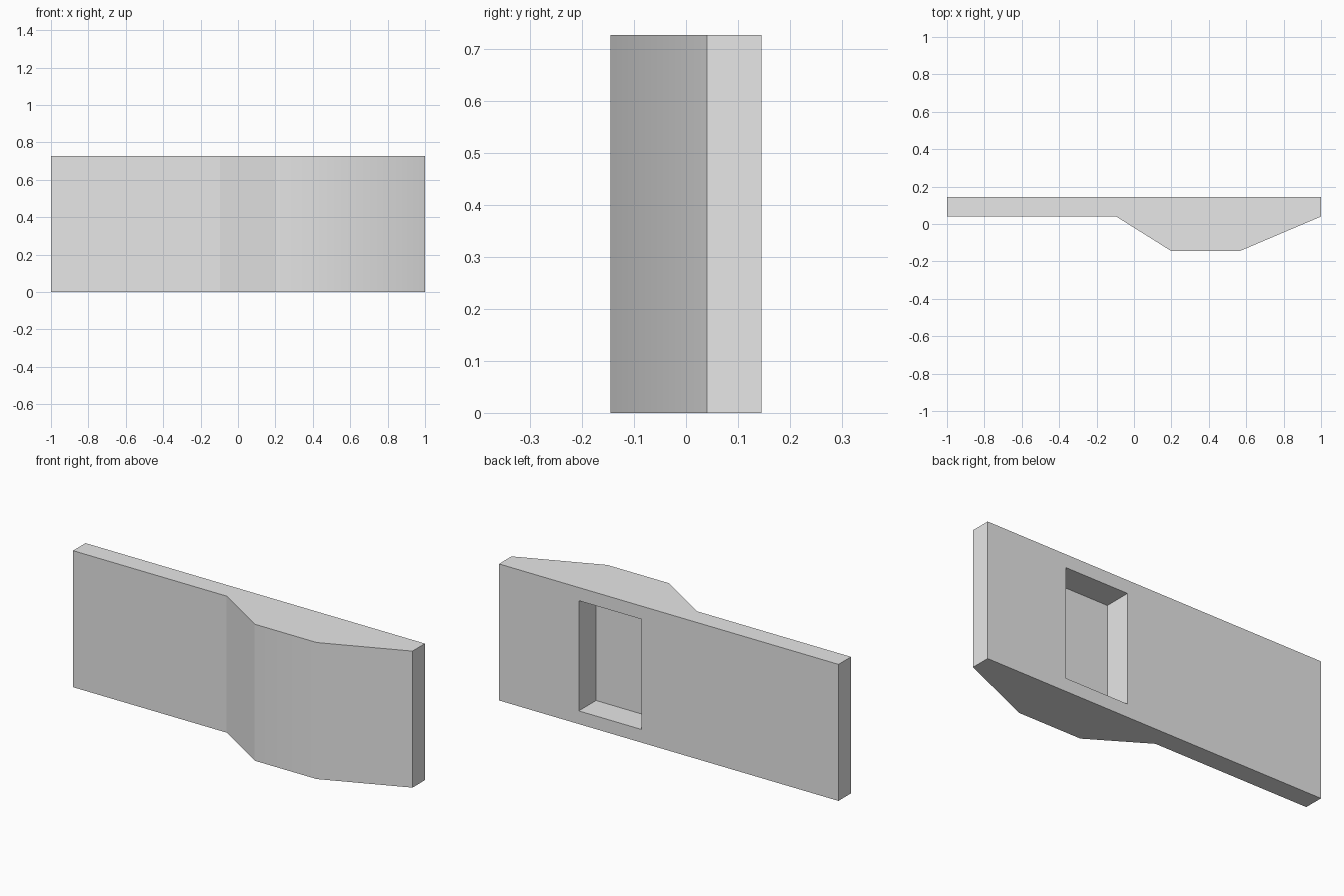
import bpy, bmesh, math

cube = bpy.data.objects.get("Cube")
if cube:
    bpy.data.objects.remove(cube, do_unlink=True)

HEIGHT = 0.727
BACK = 0.145

grey = bpy.data.materials.new("light_grey")
grey.use_nodes = True
grey.diffuse_color = (0.8, 0.8, 0.8, 1)
grey.node_tree.nodes["Principled BSDF"].inputs["Base Color"].default_value = (0.8, 0.8, 0.8, 1)


def prism(name, outline, bottom, top):
    """Extrude a plan outline straight up."""
    bm = bmesh.new()
    base = bm.faces.new([bm.verts.new((x, y, bottom)) for x, y in outline])
    up = bmesh.ops.extrude_face_region(bm, geom=[base])["geom"]
    verts = [v for v in up if isinstance(v, bmesh.types.BMVert)]
    bmesh.ops.translate(bm, verts=verts, vec=(0, 0, top - bottom))
    bmesh.ops.recalc_face_normals(bm, faces=bm.faces)
    mesh = bpy.data.meshes.new(name)
    bm.to_mesh(mesh)
    bm.free()
    mesh.materials.append(grey)
    obj = bpy.data.objects.new(name, mesh)
    bpy.context.collection.objects.link(obj)
    return obj


# Flat panel with a faceted bulge on the front
panel = prism("bulged_panel", [(-1, BACK), (-1, 0.04), (-0.095, 0.04), (0.2, -BACK),
                               (0.565, -BACK), (1, 0.04), (1, BACK)], 0, HEIGHT)

# Rectangular pocket sunk into the back
cutter = prism("pocket_cutter", [(0.16, 0), (0.53, 0), (0.53, 0.3), (0.16, 0.3)],
               0.07, HEIGHT - 0.07)
cutter.hide_render = True

pocket = panel.modifiers.new("pocket", "BOOLEAN")
pocket.operation = "DIFFERENCE"
pocket.solver = "EXACT"
pocket.object = cutter

bpy.ops.object.select_all(action="DESELECT")
panel.select_set(True)
bpy.context.view_layer.objects.active = panel
bpy.ops.object.modifier_apply(modifier=pocket.name)
bpy.data.objects.remove(cutter, do_unlink=True)

# Only the gentle outer bend of the bulge is smooth
bpy.ops.object.shade_smooth_by_angle(angle=math.radians(30))
